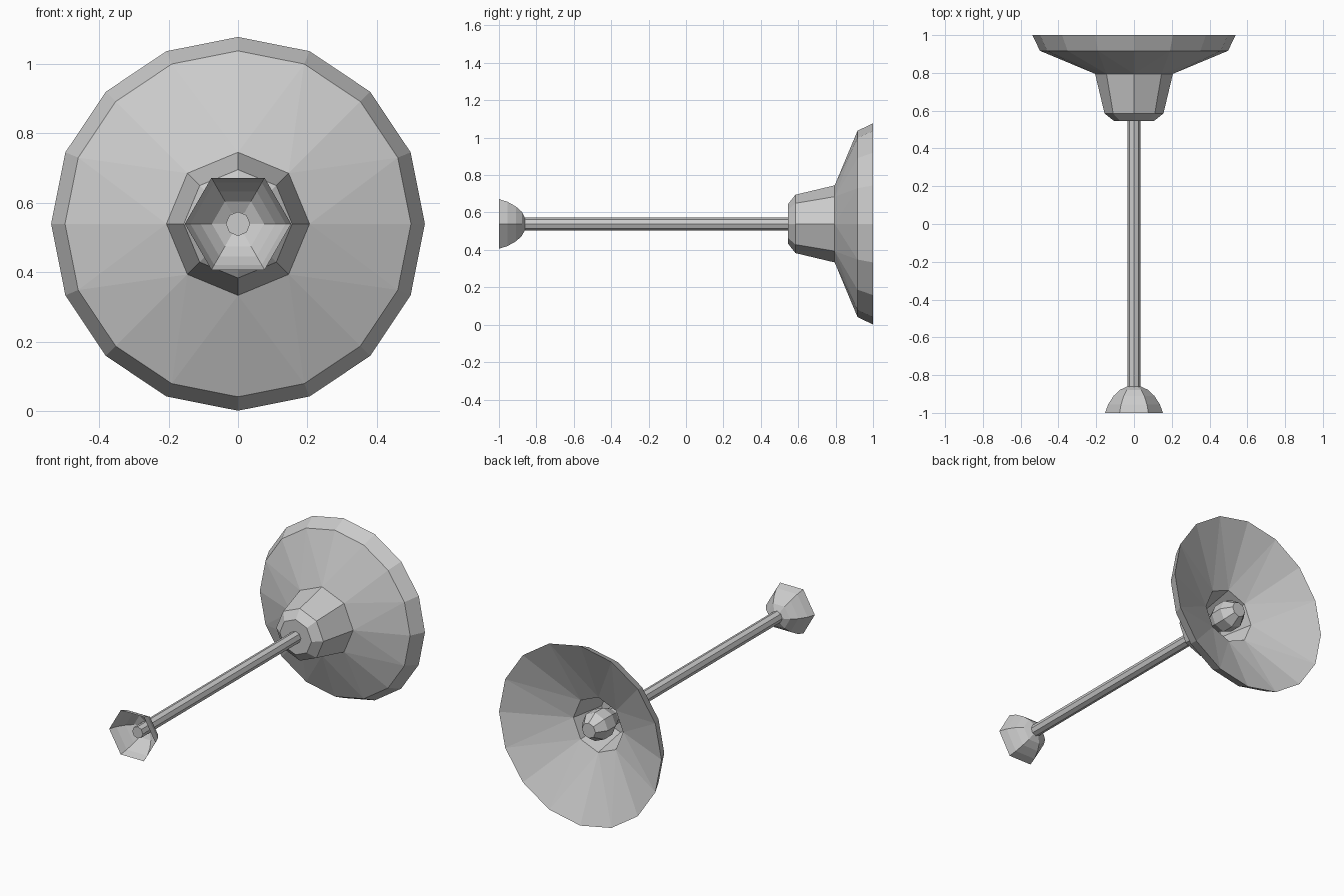
import bpy, bmesh
from math import sin, cos, pi

if "Cube" in bpy.data.objects:
    bpy.data.objects.remove(bpy.data.objects["Cube"])

AXIS_Z = 0.539  # height of the lamp axis, which runs along y


def ring(bm, radius, y, sides):
    """Ring of vertices around the axis, first one on +x."""
    return [bm.verts.new((radius * cos(2 * pi * i / sides), y,
                          AXIS_Z + radius * sin(2 * pi * i / sides)))
            for i in range(sides)]


def bridge(bm, a, b):
    """Join two rings with equal counts, or where one has double the count."""
    if len(a) > len(b):
        a, b = b, a
    n, m = len(a), len(b)
    for i in range(n):
        j = (i + 1) % n
        if n == m:
            bm.faces.new((a[i], a[j], b[j], b[i]))
        else:
            p, q, r = b[2 * i], b[2 * i + 1], b[(2 * i + 2) % m]
            bm.faces.new((a[i], q, p))
            bm.faces.new((a[i], a[j], q))
            bm.faces.new((a[j], r, q))


def lathe(name, profile, cap_start=False, cap_end=False):
    """Flat-faced turned part from (radius, y, sides) steps."""
    bm = bmesh.new()
    rings = [ring(bm, *step) for step in profile]
    for a, b in zip(rings, rings[1:]):
        bridge(bm, a, b)
    if cap_start:
        bm.faces.new(rings[0])
    if cap_end:
        bm.faces.new(rings[-1])
    bmesh.ops.recalc_face_normals(bm, faces=bm.faces)
    mesh = bpy.data.meshes.new(name)
    bm.to_mesh(mesh)
    bm.free()
    obj = bpy.data.objects.new(name, mesh)
    bpy.context.collection.objects.link(obj)
    return obj


# Shade: octagonal neck flaring to a 16-sided rim, then the inner lining
lathe("lamp_shade", [(0.105, 0.545, 8), (0.156, 0.585, 8), (0.206, 0.795, 8),
                     (0.498, 0.917, 16), (0.538, 1.0, 16),
                     (0.165, 0.83, 8), (0.125, 0.62, 8)], True, True)

# Suspension rod
lathe("rod", [(0.035, -0.95, 8), (0.035, 0.56, 8)], True, True)

# Hexagonal ceiling canopy, open at the mounting side
lathe("ceiling_canopy", [(0.153, -1.0, 6), (0.137, -0.955, 6), (0.108, -0.91, 6),
                         (0.075, -0.878, 6), (0.035, -0.86, 6)], cap_end=True)

# Bulb inside the shade
lathe("bulb", [(0.05, 0.62, 8), (0.05, 0.71, 8), (0.085, 0.785, 8),
               (0.085, 0.86, 8), (0.045, 0.92, 8)], True, True)
